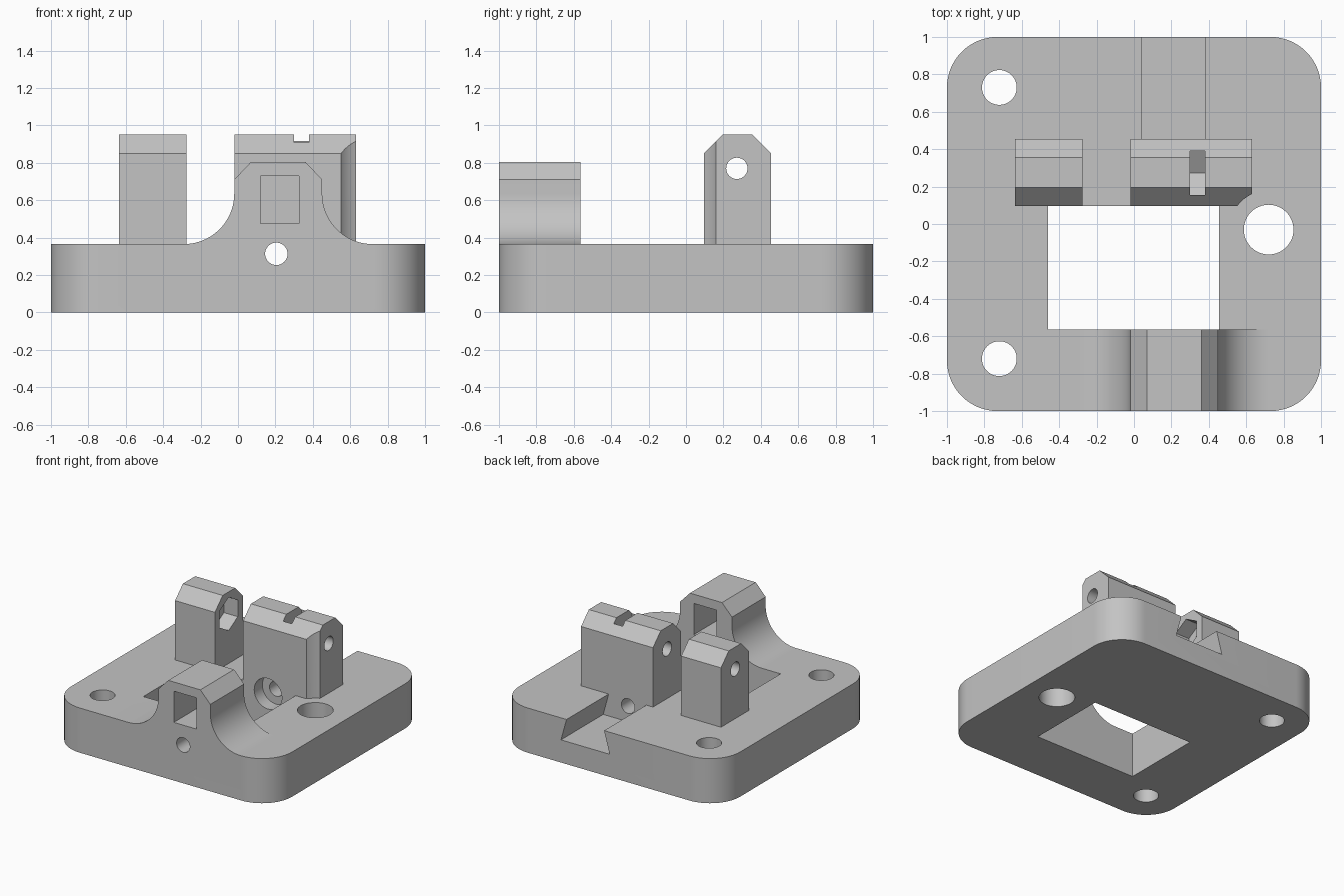
import bpy, bmesh
from math import sin, cos, pi

cube = bpy.data.objects.get("Cube")
if cube:
    bpy.data.objects.remove(cube, do_unlink=True)

grey = bpy.data.materials.new("plain_grey")
grey.use_nodes = True
colour = (0.55, 0.55, 0.55, 1)
grey.diffuse_color = colour
grey.node_tree.nodes["Principled BSDF"].inputs["Base Color"].default_value = colour


def arc(cx, cy, r, start, end, steps):
    """Points along an arc, angles in degrees."""
    angles = [(start + (end - start) * i / steps) * pi / 180 for i in range(steps + 1)]
    return [(cx + r * cos(a), cy + r * sin(a)) for a in angles]


def circle(cx, cy, r, sides=48):
    return arc(cx, cy, r, 0, 360, sides)[:-1]


def rect(u0, u1, v0, v1):
    return [(u0, v0), (u1, v0), (u1, v1), (u0, v1)]


def prism(name, profile, axis, lo, hi):
    """Extrude a 2D profile along an axis from lo to hi."""
    place = {"x": lambda u, v, d: (d, u, v),
             "y": lambda u, v, d: (u, d, v),
             "z": lambda u, v, d: (u, v, d)}[axis]
    bm = bmesh.new()
    near = [bm.verts.new(place(u, v, lo)) for u, v in profile]
    far = [bm.verts.new(place(u, v, hi)) for u, v in profile]
    bm.faces.new(near)
    bm.faces.new(far)
    n = len(profile)
    for i in range(n):
        j = (i + 1) % n
        bm.faces.new((near[i], near[j], far[j], far[i]))
    bmesh.ops.recalc_face_normals(bm, faces=bm.faces)
    mesh = bpy.data.meshes.new(name)
    bm.to_mesh(mesh)
    bm.free()
    mesh.materials.append(grey)
    ob = bpy.data.objects.new(name, mesh)
    bpy.context.collection.objects.link(ob)
    return ob


def combine(body, tool, operation):
    """Bake a boolean into the body and drop the tool."""
    tool.hide_render = True
    mod = body.modifiers.new(operation, "BOOLEAN")
    mod.operation, mod.solver, mod.object = operation, "EXACT", tool
    bpy.context.view_layer.update()
    graph = bpy.context.evaluated_depsgraph_get()
    mesh = bpy.data.meshes.new_from_object(body.evaluated_get(graph))
    body.modifiers.clear()
    body.data = mesh
    bpy.data.objects.remove(tool, do_unlink=True)


TOP = 0.365          # top of the plate
SUNK = 0.2           # how deep the upright parts reach into the plate
ARCH_BACK, LUG_FRONT, LUG_BACK = -0.565, 0.095, 0.455

# Plate with rounded corners
r = 0.27
k = 1 - r
outline = (arc(k, k, r, 0, 90, 16) + arc(-k, k, r, 90, 180, 16)
           + arc(-k, -k, r, 180, 270, 16) + arc(k, -k, r, 270, 360, 16))
body = prism("mount_body", outline, "z", 0, TOP)

# Front arch with flared feet and chamfered top
arch = ([(0.72, SUNK)] + arc(0.72, TOP + 0.27, 0.27, 270, 180, 20)
        + [(0.45, 0.71), (0.36, 0.805), (0.07, 0.805), (-0.02, 0.71)]
        + arc(-0.29, TOP + 0.27, 0.27, 0, -90, 20) + [(-0.29, SUNK)])
combine(body, prism("front_arch", arch, "y", -1, ARCH_BACK), "UNION")

# Two chamfered lugs, the wide one relieved around the large bolt hole
lug = [(LUG_FRONT, SUNK), (LUG_BACK, SUNK), (LUG_BACK, 0.85), (0.355, 0.95),
       (0.195, 0.95), (LUG_FRONT, 0.85)]
combine(body, prism("narrow_lug", lug, "x", -0.635, -0.275), "UNION")
wide = prism("wide_lug", lug, "x", -0.02, 0.63)
combine(wide, prism("bolt_relief", circle(0.72, -0.03, 0.21, 64), "z", 0, 1.2), "DIFFERENCE")
combine(body, wide, "UNION")

# Openings: centre window, bolt holes, arch window, bores, nut pockets, dovetail
py, pz = 0.272, 0.77
nut = arc(py, pz, 0.136, 90, 390, 5)
trap = arc(py, pz, 0.136, 210, 330, 2) + [(py + 0.118, 1.1), (py - 0.118, 1.1)]
dovetail = [(-0.01, 0.185), (0.43, 0.185), (0.37, 0.401), (0.05, 0.401)]
cutters = [
    ("window", rect(-0.46, 0.455, ARCH_BACK, LUG_FRONT), "z", -0.1, TOP + 0.001),
    ("rear_bolt_hole", circle(-0.72, 0.73, 0.093), "z", -0.1, 0.5),
    ("front_bolt_hole", circle(-0.72, -0.72, 0.093), "z", -0.1, 0.5),
    ("large_bolt_hole", circle(0.72, -0.03, 0.133), "z", -0.1, 0.5),
    ("arch_window", rect(0.12, 0.325, 0.475, 0.73), "y", -1.1, -0.5),
    ("long_bore", circle(0.205, 0.313, 0.06), "y", -1.1, 0.6),
    ("counterbore", circle(0.205, 0.313, 0.125), "y", 0, 0.2),
    ("cross_bore", circle(py, pz, 0.057), "x", -0.8, 0.8),
    ("nut_pocket", nut, "x", -0.4, -0.2),
    ("nut_trap", trap, "x", 0.3, 0.38),
    ("dovetail_slot", dovetail, "y", LUG_BACK, 1.1),
]
for cutter in cutters:
    combine(body, prism(*cutter), "DIFFERENCE")

# Smooth the round walls, keep machined edges sharp
bpy.ops.object.select_all(action="DESELECT")
body.select_set(True)
bpy.context.view_layer.objects.active = body
bpy.ops.object.shade_smooth_by_angle(angle=pi / 6)
